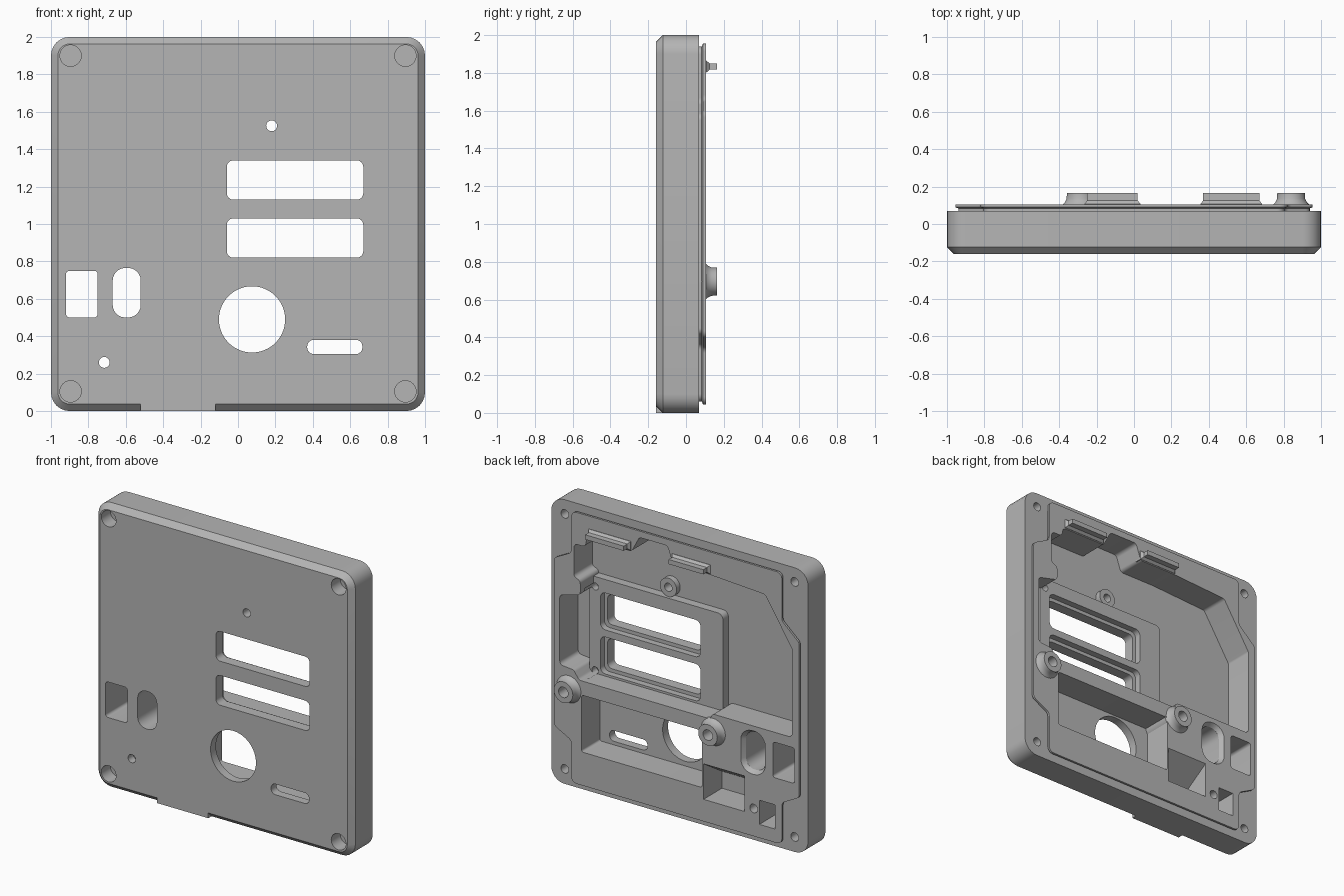
import bpy, bmesh, math
from mathutils import Vector

if "Cube" in bpy.data.objects:
    bpy.data.objects.remove(bpy.data.objects["Cube"], do_unlink=True)

grey = bpy.data.materials.new("plain grey")
grey.use_nodes = True
GREY = (0.46, 0.46, 0.46, 1)
grey.diffuse_color = GREY
for node in grey.node_tree.nodes:
    if node.type == 'BSDF_PRINCIPLED':
        node.inputs["Base Color"].default_value = GREY


# Outlines in the x-z plane
def rounded(points, r, seg=6):
    out, n = [], len(points)
    for i in range(n):
        p, a, b = (Vector(points[k]) for k in (i, i - 1, (i + 1) % n))
        da, db = a - p, b - p
        half = da.angle(db) / 2
        t = min(r / math.tan(half), 0.45 * min(da.length, db.length))
        da.normalize()
        db.normalize()
        rad = t * math.tan(half)
        c = p + (da + db).normalized() * (rad / math.sin(half))
        s, e = p + da * t - c, p + db * t - c
        sweep = s.angle_signed(e)
        for k in range(seg + 1):
            ang = -sweep * k / seg
            out.append(c + Vector((s.x * math.cos(ang) - s.y * math.sin(ang),
                                   s.x * math.sin(ang) + s.y * math.cos(ang))))
    return out


def rect(x0, x1, z0, z1, r=0.0):
    pts = [Vector(p) for p in ((x0, z0), (x1, z0), (x1, z1), (x0, z1))]
    return rounded(pts, r) if r else pts


def circle(x, z, r, n=40):
    return [Vector((x + r * math.cos(k * math.tau / n), z + r * math.sin(k * math.tau / n)))
            for k in range(n)]


# Solid through matching outlines at given depths
def loft(name, sections):
    bm = bmesh.new()
    rings = [[bm.verts.new((p.x, y, p.y)) for p in pts] for y, pts in sections]
    for a, b in zip(rings, rings[1:]):
        for i in range(len(a)):
            j = (i + 1) % len(a)
            bm.faces.new((a[i], a[j], b[j], b[i]))
    bm.faces.new(rings[0])
    bm.faces.new(rings[-1])
    bmesh.ops.recalc_face_normals(bm, faces=bm.faces)
    mesh = bpy.data.meshes.new(name)
    bm.to_mesh(mesh)
    bm.free()
    mesh.materials.append(grey)
    ob = bpy.data.objects.new(name, mesh)
    bpy.context.collection.objects.link(ob)
    return ob


def prism(name, pts, y0, y1):
    return loft(name, [(y0, pts), (y1, pts)])


def combine(target, tool, op):
    tool.hide_render = True
    mod = target.modifiers.new(tool.name, 'BOOLEAN')
    mod.operation, mod.solver, mod.object = op, 'EXACT', tool
    bpy.ops.object.select_all(action='DESELECT')
    bpy.context.view_layer.objects.active = target
    target.select_set(True)
    bpy.ops.object.modifier_apply(modifier=mod.name)
    bpy.data.objects.remove(tool, do_unlink=True)


def cut(pts, y0, y1):
    combine(plate, prism("cutter", pts, y0, y1), 'DIFFERENCE')


def add(tool):
    combine(plate, tool, 'UNION')


FRONT, FLOOR, RIM, BACK, TIP = -0.16, -0.10, 0.07, 0.105, 0.165

# Main slab with chamfered front edge
outer = rect(-1, 1, 0, 2, 0.1)
inner = rect(-0.963, 0.963, 0.037, 1.963, 0.063)
plate = loft("cover_plate", [(FRONT, inner), (-0.123, outer), (RIM, outer)])
add(prism("bottom_tab", rect(-0.52, -0.12, 0, 0.2), FRONT, -0.05))


# Raised rear step, narrowed beside the corner screws
def step_outline(d):
    w, n, lo, hi = 0.955 - d, 0.82 - d, 0.045 + d, 1.955 - d
    a, b = 0.38 + d, 1.62 - d
    return rounded([(-n, lo), (n, lo), (n, a - 0.04), (w, a + 0.03), (w, b - 0.03), (n, b + 0.04),
                    (n, hi), (-n, hi), (-n, b), (-w, b - 0.12), (-w, a + 0.03), (-n, a - 0.04)], 0.04)


add(loft("rear_step", [(0.05, step_outline(0.016)), (0.083, step_outline(0.016)),
                       (0.09, step_outline(0)), (BACK, step_outline(0))]))

# Upper and lower cavities
upper = [(0.76, 0.78), (-0.26, 0.78), (-0.28, 0.82), (-0.9, 0.82), (-0.9, 1.44), (-0.69, 1.77),
         (-0.25, 1.795), (0.03, 1.795), (0.07, 1.91), (0.29, 1.91), (0.35, 1.795), (0.7, 1.795),
         (0.71, 1.73), (0.8, 1.73), (0.8, 1.5), (0.75, 1.48), (0.75, 1.38), (0.91, 1.34),
         (0.91, 0.85), (0.8, 0.84)]
cut(rounded(upper[::-1], 0.03), FLOOR, 0.3)
cut(rect(-0.2, 0.74, 0.28, 0.68, 0.015), FLOOR, 0.3)

# Ramped pocket and small pocket
ramp = loft("cutter", [(FLOOR, rect(-0.53, -0.21, 0.2, 0.32)), (BACK, rect(-0.53, -0.21, 0.2, 0.45)),
                       (0.2, rect(-0.53, -0.21, 0.2, 0.45))])
combine(plate, ramp, 'DIFFERENCE')
cut(rect(-0.765, -0.645, 0.14, 0.31), FLOOR, 0.3)

# Raised window panel on the cavity floor
add(prism("window_panel", rect(-0.26, 0.78, 0.72, 1.46, 0.04), -0.13, -0.04))

# Flared screw bosses
for x in (0.84, -0.285):
    add(loft("screw_boss", [(-0.13, circle(x, 0.695, 0.1)), (0.1, circle(x, 0.695, 0.1)),
                            (0.115, circle(x, 0.695, 0.085)), (0.135, circle(x, 0.695, 0.075)),
                            (TIP, circle(x, 0.695, 0.074))]))
    cut(circle(x, 0.695, 0.037), 0, 0.3)
add(prism("sensor_boss", circle(0.18, 1.525, 0.065), -0.13, -0.06))

# Thin upright tabs with flared feet
for x0, x1 in ((-0.25, 0.02), (0.37, 0.67)):
    add(loft("upright_tab", [(0.06, rect(x0 - 0.015, x1 + 0.015, 1.802, 1.865)),
                             (0.108, rect(x0 - 0.015, x1 + 0.015, 1.802, 1.865)),
                             (0.125, rect(x0, x1, 1.817, 1.85)), (TIP, rect(x0, x1, 1.817, 1.85))]))

# Display windows with wider rear openings
for z0, z1 in ((1.13, 1.34), (0.82, 1.03)):
    cut(rect(-0.06, 0.67, z0, z1, 0.035), -0.3, 0.05)
    cut(rect(-0.085, 0.695, z0 - 0.025, z1 + 0.025, 0.04), -0.085, 0.05)

# Through openings
cut(circle(0.075, 0.49, 0.177, 64), -0.3, 0.3)
cut(rect(0.37, 0.665, 0.305, 0.38, 0.036), -0.3, 0.05)
cut(rect(-0.92, -0.75, 0.5, 0.75, 0.02), -0.3, 0.3)
pill, wide = rect(-0.67, -0.52, 0.5, 0.765, 0.074), rect(-0.69, -0.5, 0.48, 0.785, 0.094)
combine(plate, loft("cutter", [(-0.3, pill), (0.075, pill), (BACK, wide), (0.2, wide)]), 'DIFFERENCE')
for x, z in ((0.18, 1.525), (-0.715, 0.26)):
    cut(circle(x, z, 0.029, 24), -0.3, 0.05)

# Blind holes: front corners, rear corners, panel and lower peg
for x in (-0.895, 0.895):
    for z in (0.105, 1.9):
        cut(circle(x, z, 0.057), -0.3, -0.06)
        cut(circle(x, z, 0.03, 24), 0, 0.3)
for z in (0.8, 1.39):
    cut(circle(0.735, z, 0.025, 24), -0.09, 0.05)
cut(circle(-0.6, 0.24, 0.03, 24), 0, 0.3)

# Shading
bpy.ops.object.select_all(action='DESELECT')
plate.select_set(True)
bpy.context.view_layer.objects.active = plate
bpy.ops.object.shade_smooth_by_angle(angle=math.radians(30))
